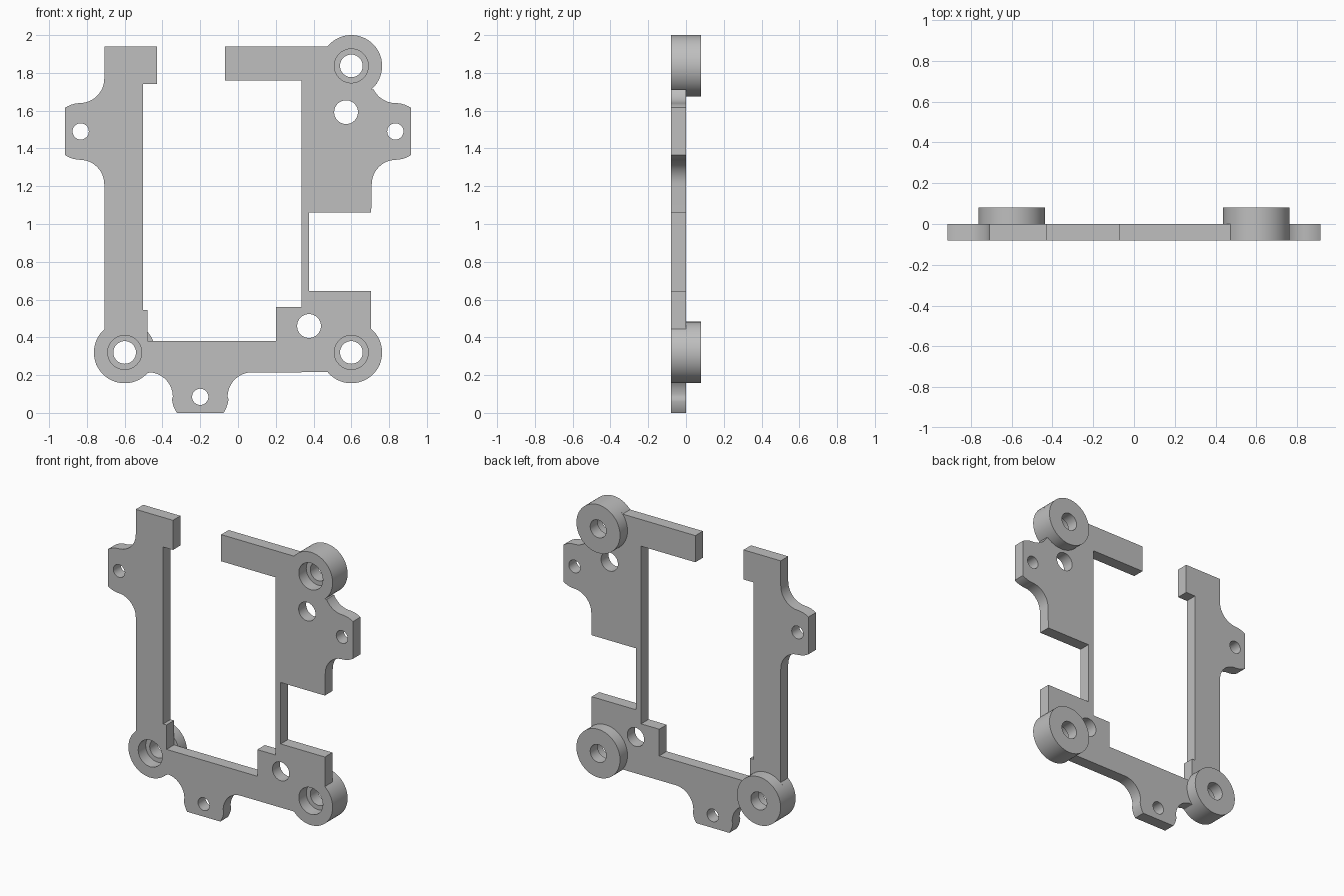
import bpy, bmesh
from math import sin, cos, radians, pi
from mathutils import Vector

cube = bpy.data.objects.get("Cube")
if cube:
    bpy.data.objects.remove(cube, do_unlink=True)

grey = bpy.data.materials.new("plain grey")
grey.use_nodes = True
colour = (0.52, 0.52, 0.52, 1)
grey.diffuse_color = colour
grey.node_tree.nodes["Principled BSDF"].inputs["Base Color"].default_value = colour

T = 0.08            # plate thickness and boss height
R = 0.163           # boss radius
TAB = 0.15          # rounded tab radius
FILLET = 0.13       # tab fillet radius
BOSSES = {"upper_left": (0.6, 1.837), "lower_left": (0.6, 0.32), "lower_right": (-0.6, 0.32)}
TAB_Z = 1.49        # height of the side tab holes


def arc(centre, r, a, b, n=12):
    """Points of an arc from angle a to b in degrees."""
    angles = [radians(a + (b - a) * i / n) for i in range(n + 1)]
    return [(centre[0] + r * cos(t), centre[1] + r * sin(t)) for t in angles]


def finish(name, bm):
    bmesh.ops.recalc_face_normals(bm, faces=bm.faces)
    mesh = bpy.data.meshes.new(name)
    bm.to_mesh(mesh)
    bm.free()
    mesh.materials.append(grey)
    ob = bpy.data.objects.new(name, mesh)
    bpy.context.collection.objects.link(ob)
    bpy.ops.object.select_all(action='DESELECT')
    ob.select_set(True)
    bpy.context.view_layer.objects.active = ob
    bpy.ops.object.shade_smooth_by_angle(angle=radians(30))
    return ob


def sheet(name, loops, y0, y1):
    """Fill an outline with holes and give it depth."""
    bm = bmesh.new()
    for loop in loops:
        vs = [bm.verts.new((x, y0, z)) for x, z in loop]
        for i, v in enumerate(vs):
            bm.edges.new((v, vs[(i + 1) % len(vs)]))
    bmesh.ops.triangle_fill(bm, use_beauty=True, edges=bm.edges[:], normal=(0, -1, 0))
    out = bmesh.ops.extrude_face_region(bm, geom=bm.faces[:])["geom"]
    bmesh.ops.translate(bm, vec=Vector((0, y1 - y0, 0)),
                        verts=[g for g in out if isinstance(g, bmesh.types.BMVert)])
    return finish(name, bm)


def hole(centre, r, n=40):
    return arc(centre, r, 0, 360, n)[:-1]


# Outline of the frame, clockwise from the top of the right-hand post
outline = [(-0.708, 1.94), (-0.43, 1.94), (-0.43, 1.74), (-0.503, 1.74), (-0.503, 0.545),
           (-0.478, 0.545), (-0.478, 0.38), (0.2, 0.38), (0.2, 0.56), (0.335, 0.56),
           (0.335, 1.76), (-0.07, 1.76), (-0.07, 1.94)]
outline += arc(BOSSES["upper_left"], R, 140.8, -50, 40)
# left side tab
outline += arc((0.835, 1.77), FILLET, 206, 270)
outline += arc((0.833, TAB_Z), TAB, 88, 57, 6)
outline += arc((0.833, TAB_Z), TAB, -57, -88, 6)
outline += arc((0.838, 1.21), FILLET, 90, 180)
# side notch
outline += [(0.705, 1.06), (0.375, 1.06), (0.375, 0.645), (0.705, 0.645)]
outline += arc(BOSSES["lower_left"], R, 50, -140, 40)
# bottom tab
outline += arc((0.075, 0.085), FILLET, 90, 180)
outline += arc((-0.2, 0.085), TAB, -5, -34.5, 6)
outline += arc((-0.2, 0.085), TAB, -145.5, -175, 6)
outline += arc((-0.475, 0.085), FILLET, 0, 85)
outline += arc(BOSSES["lower_right"], R, -42, -229, 40)
# right side tab
outline += arc((-0.838, 1.21), FILLET, 0, 90)
outline += arc((-0.833, TAB_Z), TAB, -92, -123, 6)
outline += arc((-0.833, TAB_Z), TAB, 123, 92, 6)
outline += arc((-0.838, 1.77), FILLET, 270, 360)

# Counterbores, tab holes and the two larger clearance holes
holes = [hole(c, 0.09) for c in BOSSES.values()]
holes += [hole(c, 0.043) for c in ((-0.833, TAB_Z), (0.833, TAB_Z), (-0.2, 0.085))]
holes += [hole(c, 0.063) for c in ((0.572, 1.592), (0.376, 0.46))]
sheet("frame_plate", [outline] + holes, -T, 0)

# Raised bosses on the back, each with a narrower bore
for side, centre in BOSSES.items():
    sheet(side + "_boss", [hole(centre, R, 64), hole(centre, 0.06)], 0, T)
